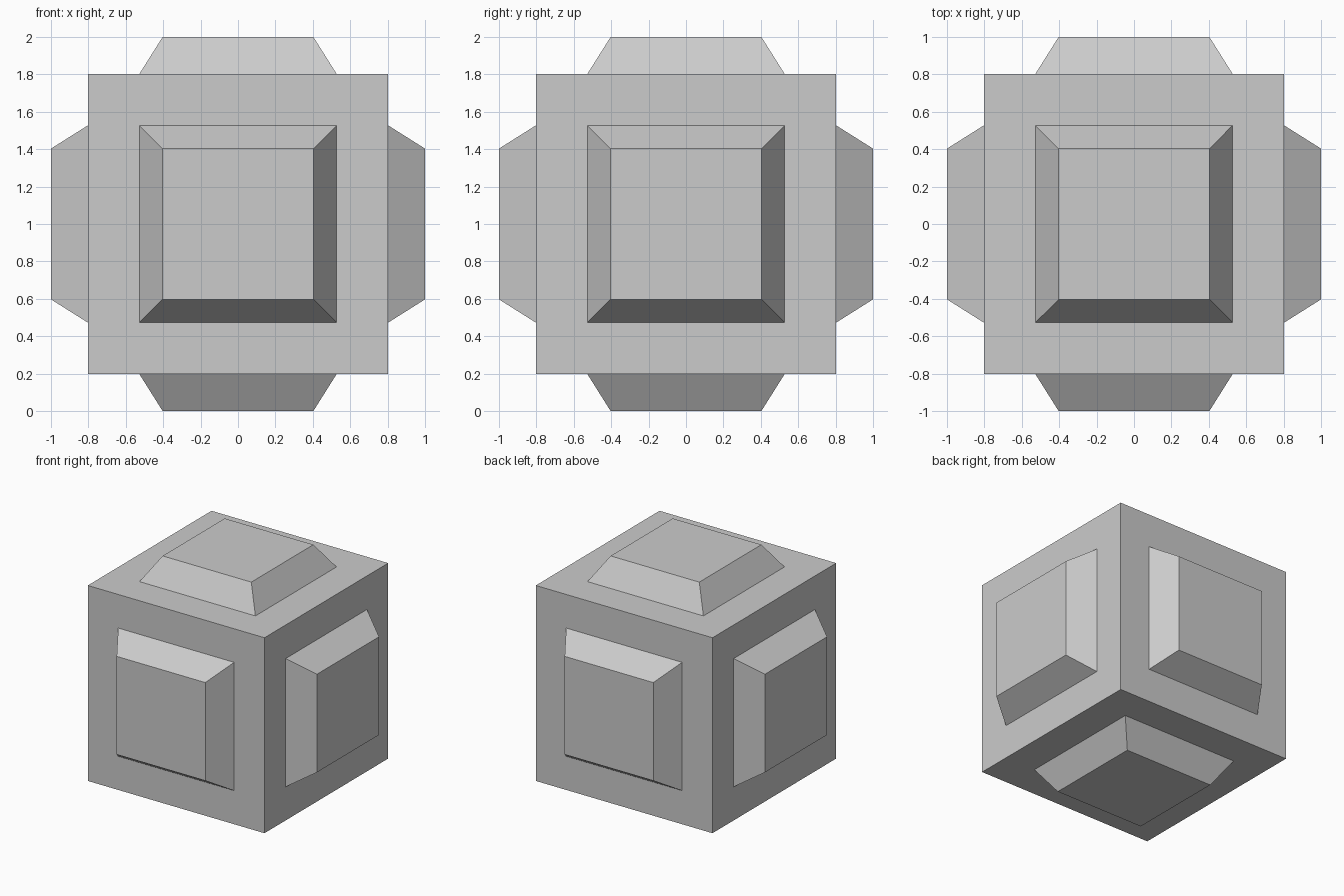
import bpy, bmesh
from mathutils import Matrix

if "Cube" in bpy.data.objects:
    bpy.data.objects.remove(bpy.data.objects["Cube"])

HALF = 0.803      # cube half width
BASE = 0.527      # raised panel half width at its foot
TOP = 0.403       # raised panel half width at its top
RISE = 1.0 - HALF

bm = bmesh.new()

# Cube body
bmesh.ops.create_cube(bm, size=2 * HALF, matrix=Matrix.Translation((0, 0, 1)))
sides = bm.faces[:]

# Panel outline on every side, then the bevelled raised panel
bmesh.ops.inset_individual(bm, faces=sides, thickness=HALF - BASE, use_even_offset=True)
bmesh.ops.inset_individual(bm, faces=sides, thickness=BASE - TOP, depth=0, use_even_offset=True)
for f in sides:
    bmesh.ops.translate(bm, verts=f.verts[:], vec=f.normal * RISE)

bmesh.ops.recalc_face_normals(bm, faces=bm.faces[:])
mesh = bpy.data.meshes.new("panelled_cube")
bm.to_mesh(mesh)
bm.free()
bpy.context.collection.objects.link(bpy.data.objects.new("panelled_cube", mesh))
